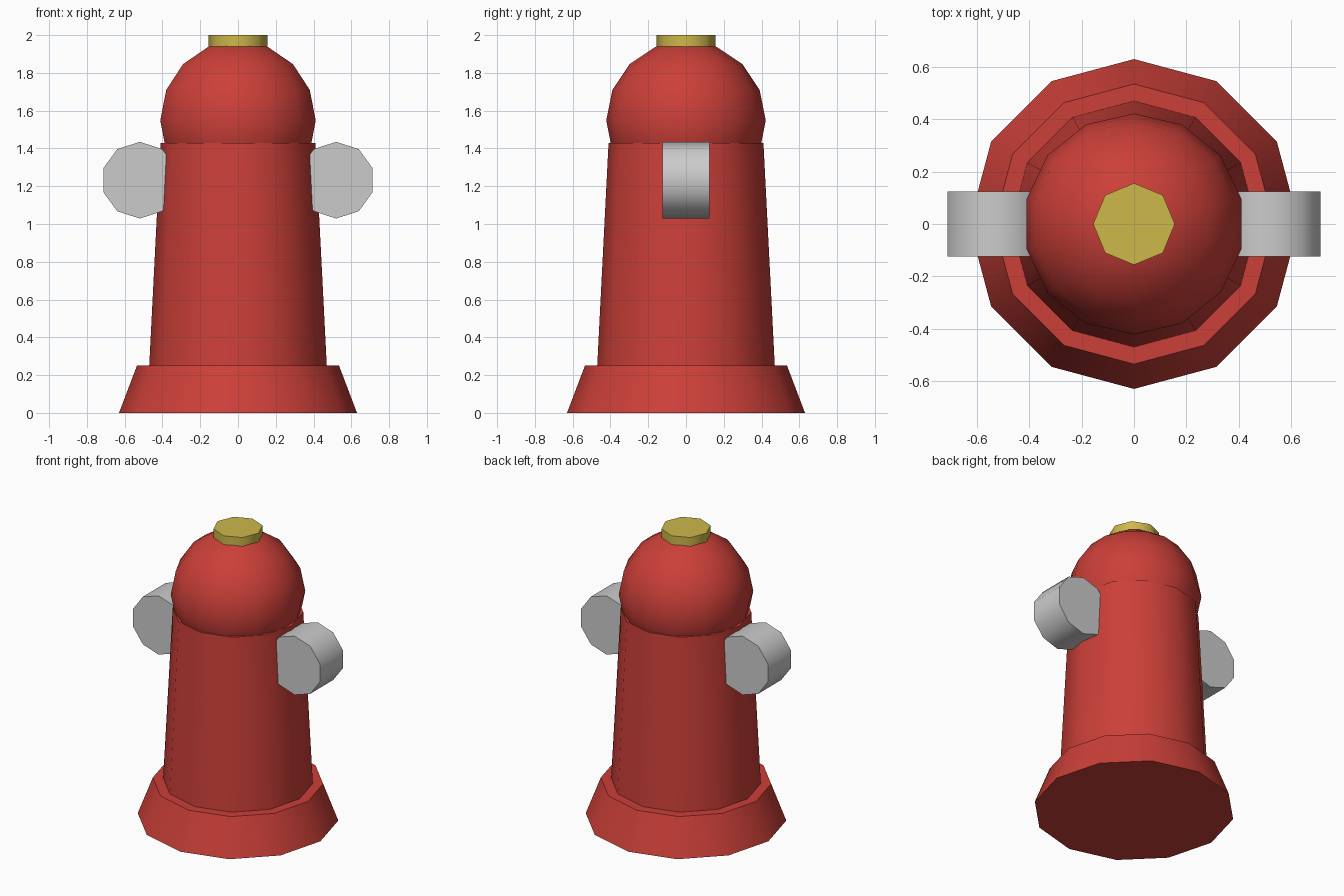
import bpy
from math import radians, pi

if "Cube" in bpy.data.objects:
    bpy.data.objects.remove(bpy.data.objects["Cube"])


def material(name, color):
    m = bpy.data.materials.new(name)
    m.diffuse_color = color
    m.use_nodes = True
    m.node_tree.nodes["Principled BSDF"].inputs["Base Color"].default_value = m.diffuse_color
    return m


red = material("red_paint", (0.6, 0.05, 0.04, 1))
yellow = material("yellow_paint", (0.62, 0.48, 0.07, 1))


def finish(name, mat=None):
    ob = bpy.context.object
    ob.name = name
    if mat:
        ob.data.materials.append(mat)
    bpy.ops.object.shade_smooth_by_angle(angle=radians(50))
    return ob


def frustum(name, sides, r1, r2, z0, z1, mat):
    bpy.ops.mesh.primitive_cone_add(vertices=sides, radius1=r1, radius2=r2,
                                    depth=z1 - z0, location=(0, 0, (z0 + z1) / 2))
    return finish(name, mat)


# Flared foot, tapered barrel and top nut
frustum("base", 12, 0.63, 0.535, 0.0, 0.25, red)
frustum("barrel", 12, 0.47, 0.41, 0.25, 1.43, red)
frustum("top_nut", 8, 0.156, 0.156, 1.88, 2.0, yellow)

# Domed bonnet
bpy.ops.mesh.primitive_uv_sphere_add(segments=14, ring_count=8, radius=0.422,
                                     location=(0, 0, 1.548))
finish("dome", red)

# Side outlets, drums lying along y
for side, label in ((-1, "left"), (1, "right")):
    bpy.ops.mesh.primitive_cylinder_add(vertices=10, radius=0.203, depth=0.25,
                                        location=(side * 0.52, 0, 1.232),
                                        rotation=(pi / 2, 0, 0))
    finish(label + "_outlet")
